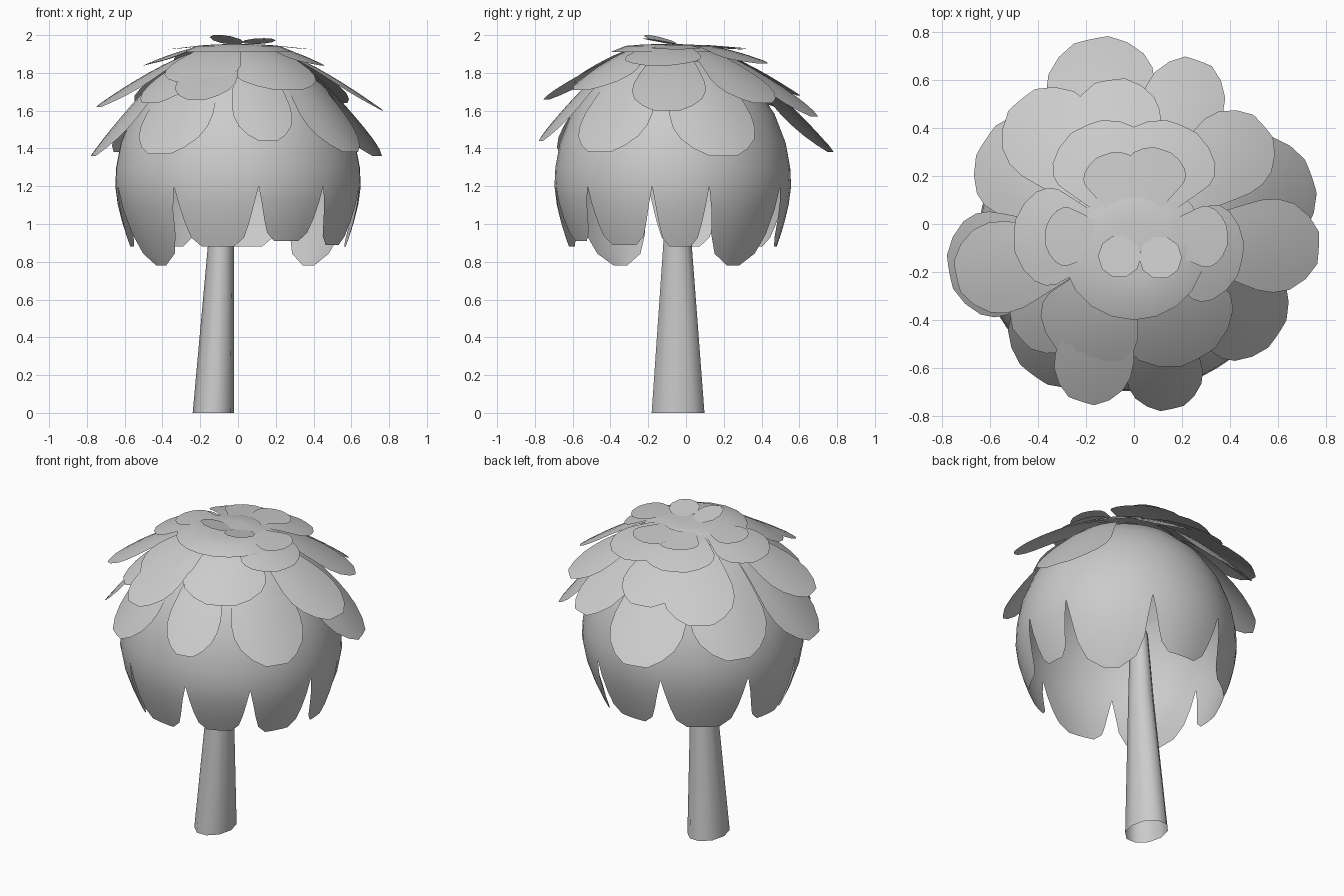
import bpy, bmesh, math

if "Cube" in bpy.data.objects:
    bpy.data.objects.remove(bpy.data.objects["Cube"])

CX, CY = 0.0, -0.06


def finish(bm, name, angle=40):
    bmesh.ops.remove_doubles(bm, verts=bm.verts, dist=0.0008)
    me = bpy.data.meshes.new(name)
    bm.to_mesh(me)
    bm.free()
    ob = bpy.data.objects.new(name, me)
    bpy.context.collection.objects.link(ob)
    bpy.ops.object.select_all(action='DESELECT')
    ob.select_set(True)
    bpy.context.view_layer.objects.active = ob
    bpy.ops.object.shade_smooth_by_angle(angle=math.radians(angle))
    return ob


def grid(bm, rows):
    # skin a list of equally long point rows
    vs = [[bm.verts.new(p) for p in row] for row in rows]
    for a, b in zip(vs, vs[1:]):
        for i in range(len(a) - 1):
            bm.faces.new((a[i], b[i], b[i + 1], a[i + 1]))


def petal(bm, ang, profile, nx=6, cx=CX, cy=CY, sy=1.0):
    # profile rows: radius, height, half angle
    rows = []
    for r, z, ha in profile:
        row = []
        for i in range(nx + 1):
            t = ang + ha * (2 * i / nx - 1)
            row.append((cx + r * math.cos(t), cy + sy * r * math.sin(t), z))
        rows.append(row)
    grid(bm, rows)


def leaf_layer(name, root, power, tips, n=9):
    # a ring of rounded leaves fanning from a common root ring
    bm = bmesh.new()
    for x, y, z, deg in tips:
        dx, dy = x - CX, y - CY
        ang, r1 = math.atan2(dy, dx), math.hypot(dx, dy)
        prof = []
        for k in range(n + 1):
            s = 1 - (1 - k / n) ** 1.3
            ha = math.radians(deg)
            if s > 0.6:
                ha *= max(0.25, math.sqrt(max(0, 1 - ((s - 0.6) / 0.4) ** 2)))
            prof.append((root[0] + (r1 - root[0]) * s,
                         root[1] + (z - root[1]) * s ** power, ha))
        petal(bm, ang, prof)
    return finish(bm, name)


# trunk: open leaning tapered tube (centre x, centre y, radius x, radius y, z)
bm = bmesh.new()
rings = [(-0.13, -0.042, 0.11, 0.147, 0), (-0.09, -0.045, 0.07, 0.08, 0.88),
         (-0.075, -0.045, 0.05, 0.055, 1.3)]
grid(bm, [[(cx + rx * math.cos(i * math.tau / 10), cy + ry * math.sin(i * math.tau / 10), z)
           for i in range(11)] for cx, cy, rx, ry, z in reversed(rings)])
finish(bm, "trunk", 50)

# lower skirt: dome that splits into nine hanging leaves of uneven width
bm = bmesh.new()
notches = [-31.5, 9.7, 44, 80, 108, 155, 197, 244, 282, 328.5]
tips = [0.88, 0.91, 0.89, 0.88, 0.78, 0.88, 0.88, 0.88, 0.78]
for a, b, tip in zip(notches, notches[1:], tips):
    full = math.radians(b - a) / 2
    long = tip < 0.8
    rt = 0.5 if long else 0.57
    prof = [(r, z, full) for r, z in
            [(0.01, 1.925), (0.2, 1.905), (0.35, 1.825), (0.47, 1.715), (0.56, 1.58),
             (0.62, 1.43), (0.645, 1.3), (0.65, 1.2)]]
    widths = [(0.3, 0.92), (0.6, 0.86), (0.85, 0.68), (1, 0.22)] if long else \
        [(0.3, 0.9), (0.6, 0.8), (0.85, 0.68), (1, 0.42)]
    for s, w in widths:
        prof.append((0.65 + (rt - 0.65) * s ** 1.5, 1.2 + (tip - 1.2) * s, full * w))
    petal(bm, math.radians((a + b) / 2 - 90), prof, cy=-0.07, sy=0.965)
finish(bm, "lower_skirt", 50)

# middle leaves
leaf_layer("middle_leaves", (0.3, 1.86), 1.3, [
    (-0.77, -0.2, 1.36, 21), (-0.42, -0.63, 1.37, 23), (0.16, -0.77, 1.44, 16),
    (0.60, -0.46, 1.38, 22), (0.74, 0.2, 1.36, 22), (-0.18, 0.77, 1.38, 20),
    (-0.62, 0.35, 1.38, 23)])

# upper leaves
leaf_layer("upper_leaves", (0.15, 1.935), 1.35, [
    (-0.74, -0.22, 1.62, 20), (-0.47, -0.48, 1.64, 21), (-0.22, -0.74, 1.66, 18),
    (0.77, -0.1, 1.6, 20), (0.54, 0.41, 1.64, 20),
    (0.27, 0.68, 1.57, 17), (-0.1, 0.6, 1.68, 22), (-0.47, 0.52, 1.62, 22)])

# crown leaves
leaf_layer("crown_leaves", (0.15, 1.945), 1.5, [
    (-0.2, 0.41, 1.85, 32), (0.2, 0.41, 1.85, 32), (-0.5, -0.05, 1.84, 32),
    (0.45, -0.15, 1.84, 35), (-0.26, -0.56, 1.75, 30), (0.27, -0.56, 1.71, 34)])

# flat cap closing the crown
bm = bmesh.new()
petal(bm, 0, [(r, z, math.pi) for r, z in
              [(0.005, 1.953), (0.12, 1.951), (0.22, 1.943), (0.3, 1.91)]],
      nx=20, cy=-0.1)
finish(bm, "crown_cap")

# top leaves lying on the crown
leaf_layer("top_leaves", (0.17, 1.948), 1.0, [
    (-0.12, 0.29, 1.925, 24), (0.12, 0.31, 1.93, 24),
    (-0.37, -0.05, 1.925, 24), (0.39, -0.05, 1.925, 24)])

# two small raised tip leaves
bm = bmesh.new()
for x, y, lift, tilt in [(-0.06, -0.135, 0.045, -0.3), (0.11, -0.14, 0.03, 0.15)]:
    rim = []
    for i in range(10):
        a = i * math.tau / 10
        u, v = 0.09 * math.cos(a), 0.09 * math.sin(a)
        rim.append(bm.verts.new((x + u, y + v,
                                 1.953 + lift * (0.09 - v) / 0.18 + tilt * lift * u / 0.09)))
    bm.faces.new(rim)
finish(bm, "tip_leaves")
